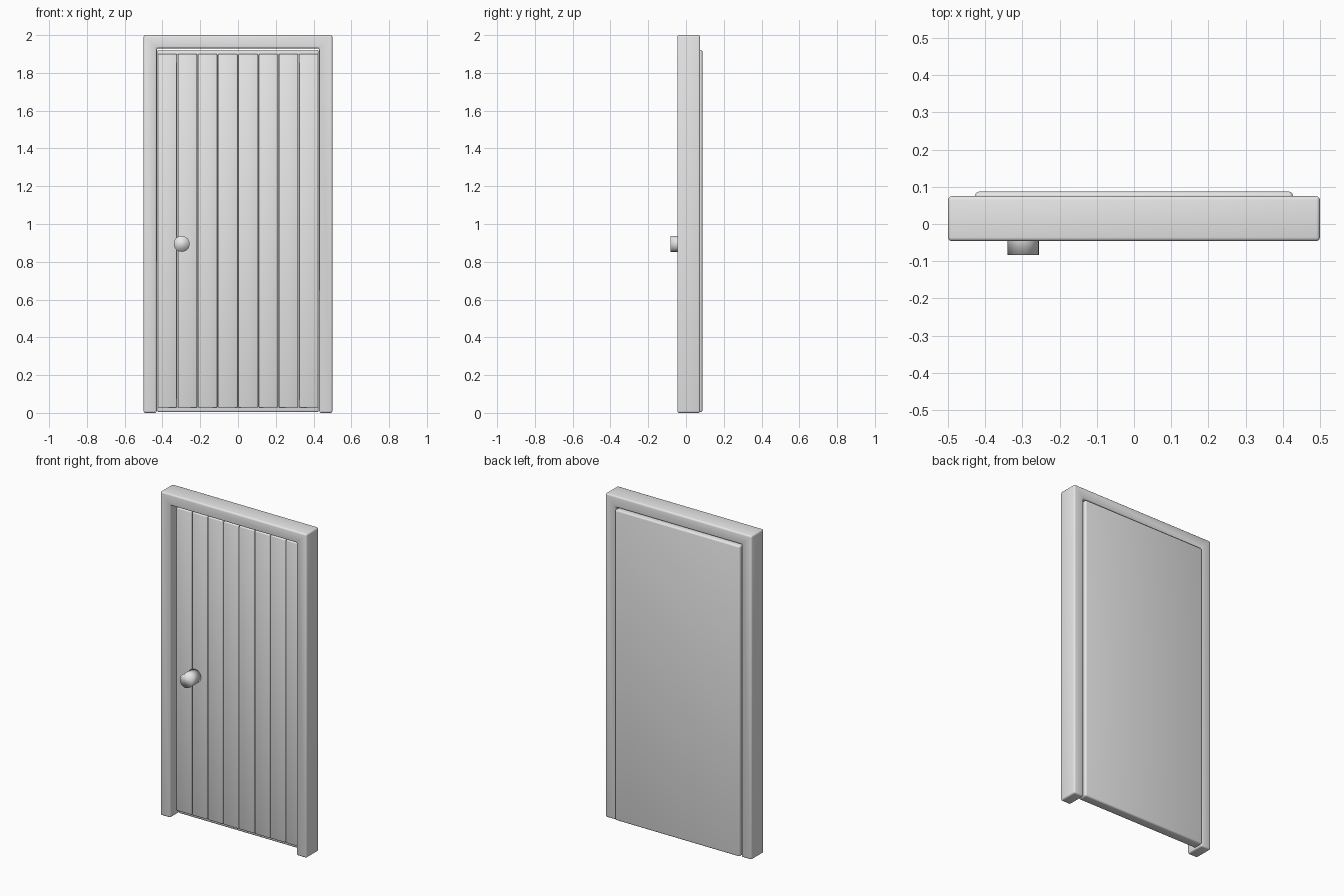
import bpy
import bmesh
import math

cube = bpy.data.objects.get("Cube")
if cube:
    bpy.data.objects.remove(cube, do_unlink=True)

grey = bpy.data.materials.new("plain grey")
grey.use_nodes = True
grey.diffuse_color = (0.8, 0.8, 0.8, 1)
grey.node_tree.nodes["Principled BSDF"].inputs["Base Color"].default_value = (0.8, 0.8, 0.8, 1)


def prism(name, outline, front, back, bevel, segments=3):
    """Extrude an x-z outline from front to back and round its edges."""
    bm = bmesh.new()
    face = bm.faces.new([bm.verts.new((x, front, z)) for x, z in outline])
    moved = bmesh.ops.extrude_face_region(bm, geom=[face])["geom"]
    bmesh.ops.translate(bm, vec=(0, back - front, 0),
                        verts=[v for v in moved if isinstance(v, bmesh.types.BMVert)])
    bmesh.ops.recalc_face_normals(bm, faces=bm.faces)
    bmesh.ops.bevel(bm, geom=bm.edges[:], offset=bevel, segments=segments,
                    profile=0.5, affect='EDGES')
    mesh = bpy.data.meshes.new(name)
    bm.to_mesh(mesh)
    bm.free()
    mesh.materials.append(grey)
    mesh.shade_smooth()
    obj = bpy.data.objects.new(name, mesh)
    bpy.context.collection.objects.link(obj)
    return obj


def panel(name, x0, x1, z0, z1, front, back, bevel, segments=3):
    return prism(name, [(x0, z0), (x1, z0), (x1, z1), (x0, z1)], front, back, bevel, segments)


# Frame: two posts and a lintel in one piece
right_half = [(-0.43, 1.93), (-0.43, 0), (-0.5, 0), (-0.5, 2)]
left_half = [(-x, z) for x, z in reversed(right_half)]
prism("door_frame", right_half + left_half, -0.046, 0.075, 0.01)

# Backing slab, standing slightly proud of the frame at the back
panel("door_slab", -0.427, 0.427, 0.004, 1.922, 0.025, 0.087, 0.01)

# Row of vertical planks on the front
count, pitch, gap = 8, 0.107, 0.005
for i in range(count):
    x = (i - count / 2) * pitch
    panel(f"plank_{i + 1}", x + gap / 2, x + pitch - gap / 2, 0.028, 1.9,
          0.005, 0.03, 0.005, 2)

# Round door knob
bpy.ops.mesh.primitive_cylinder_add(vertices=32, radius=0.042, depth=0.09,
                                    location=(-0.298, -0.038, 0.895),
                                    rotation=(math.pi / 2, 0, 0))
knob = bpy.context.object
knob.name = "door_knob"
knob.data.materials.append(grey)
knob.data.shade_smooth()
